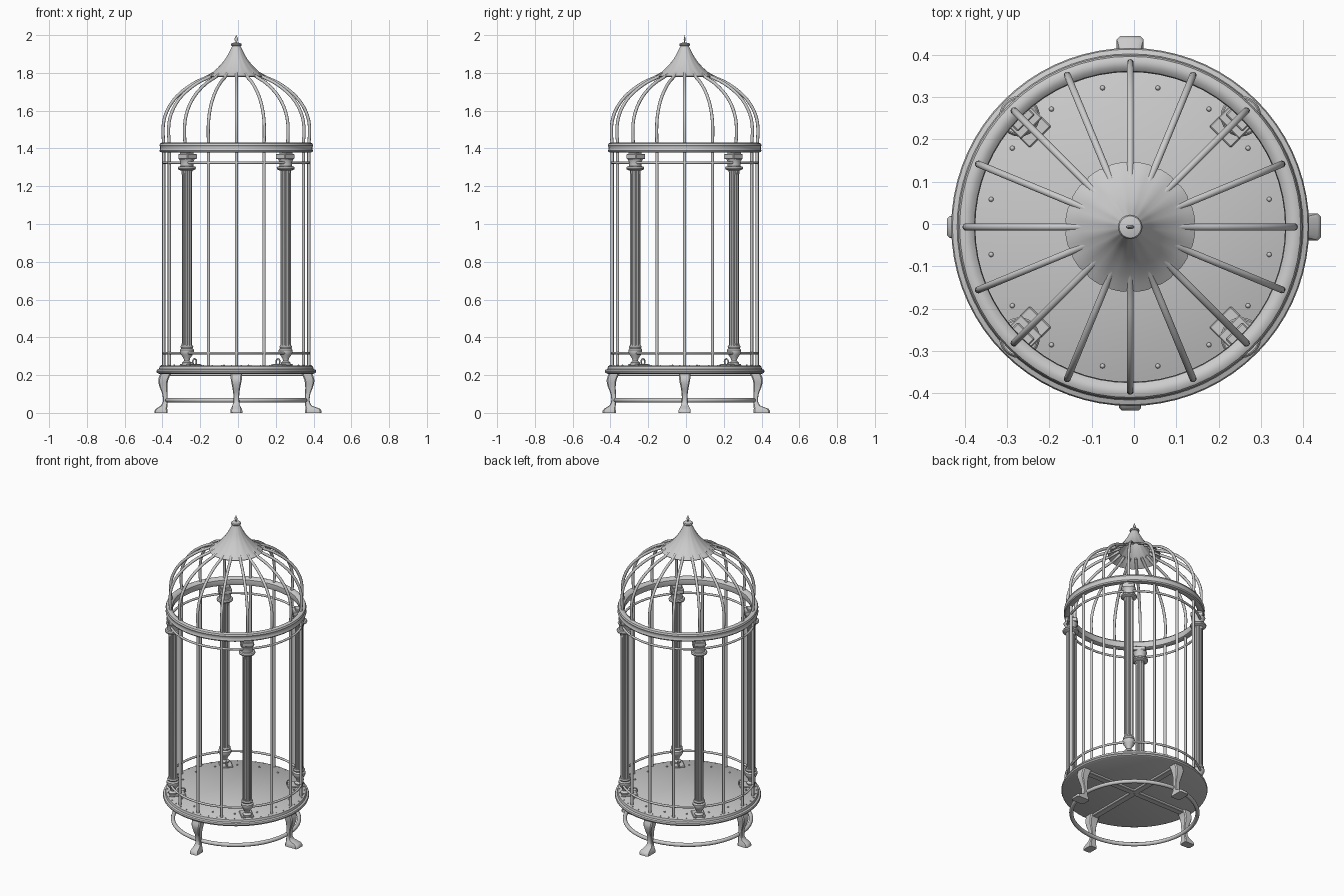
import bpy, bmesh, math
from mathutils import Vector

if "Cube" in bpy.data.objects:
    bpy.data.objects.remove(bpy.data.objects["Cube"])

CX, CY = -0.009, -0.007        # cage axis
TAU = math.tau


def finish(name, bm, angle=40):
    bmesh.ops.remove_doubles(bm, verts=bm.verts, dist=1e-6)
    bmesh.ops.recalc_face_normals(bm, faces=bm.faces)
    me = bpy.data.meshes.new(name)
    bm.to_mesh(me)
    bm.free()
    ob = bpy.data.objects.new(name, me)
    ob.location = (CX, CY, 0)
    bpy.context.collection.objects.link(ob)
    bpy.ops.object.select_all(action='DESELECT')
    ob.select_set(True)
    bpy.context.view_layer.objects.active = ob
    bpy.ops.object.shade_smooth_by_angle(angle=math.radians(angle))
    return ob


def lathe(name, prof, seg=64, closed=False, flute=None, at=(0, 0), squash=1, angle=40):
    """Revolve (r, z) points; flute(k) scales the radius of side k."""
    bm = bmesh.new()
    rings = []
    for r, z in prof:
        ring = []
        for k in range(seg):
            a = TAU * k / seg
            q = r * (flute(k) if flute else 1)
            ring.append(bm.verts.new((at[0] + q * math.cos(a), at[1] + q * squash * math.sin(a), z)))
        rings.append(ring)
    for i in range(len(rings) if closed else len(rings) - 1):
        a, b = rings[i], rings[(i + 1) % len(rings)]
        for k in range(seg):
            n = (k + 1) % seg
            bm.faces.new((a[k], a[n], b[n], b[k]))
    if not closed:
        bm.faces.new(rings[0])
        bm.faces.new(rings[-1])
    return finish(name, bm, angle)


def torus(name, R, r, z, seg=64, sides=10):
    pts = [(R + r * math.cos(TAU * i / sides), z + r * math.sin(TAU * i / sides)) for i in range(sides)]
    return lathe(name, pts, seg, closed=True, angle=60)


def tube(name, pts, r, rot, sides=10):
    """Round tube along (radius, z) points in the plane at angle rot."""
    bm = bmesh.new()
    rings = []
    for i, p in enumerate(pts):
        a, b = pts[max(i - 1, 0)], pts[min(i + 1, len(pts) - 1)]
        t = Vector((b[0] - a[0], 0, b[1] - a[1])).normalized()
        n = Vector((-t.z, 0, t.x))
        rings.append([bm.verts.new(Vector((p[0], 0, p[1])) + r * (n * math.cos(TAU * k / sides)
                     + Vector((0, 1, 0)) * math.sin(TAU * k / sides))) for k in range(sides)])
    for a, b in zip(rings, rings[1:]):
        for k in range(sides):
            n = (k + 1) % sides
            bm.faces.new((a[k], a[n], b[n], b[k]))
    bm.faces.new(rings[0])
    bm.faces.new(rings[-1])
    ob = finish(name, bm, 50)
    ob.rotation_euler.z = rot
    return ob


def box(name, x, z, size, rot, bevel=0.003):
    bm = bmesh.new()
    bmesh.ops.create_cube(bm, size=1)
    bmesh.ops.scale(bm, vec=size, verts=bm.verts)
    bmesh.ops.translate(bm, vec=(x, 0, z), verts=bm.verts)
    bmesh.ops.bevel(bm, geom=bm.edges[:], offset=bevel, segments=1, affect='EDGES')
    ob = finish(name, bm, 30)
    ob.rotation_euler.z = rot
    return ob


def spline(pts, steps=6):
    """Catmull-Rom smoothing of a list of tuples."""
    out = []
    for i in range(len(pts) - 1):
        p = [Vector(pts[min(max(j, 0), len(pts) - 1)]) for j in (i - 1, i, i + 1, i + 2)]
        for s in range(steps):
            t = s / steps
            out.append(0.5 * (2 * p[1] + (p[2] - p[0]) * t + (2 * p[0] - 5 * p[1] + 4 * p[2] - p[3]) * t * t
                              + (3 * p[1] - p[0] - 3 * p[2] + p[3]) * t ** 3))
    return out + [Vector(pts[-1])]


# floor plate with stepped rim
lathe("floor_plate", [(0.408, 0.207), (0.420, 0.212), (0.423, 0.220), (0.420, 0.228), (0.409, 0.232),
                      (0.406, 0.246), (0.400, 0.250)], 72)

# rivets on the plate
bm = bmesh.new()
for count, rad, size in ((16, 0.335, 0.006), (48, 0.396, 0.004)):
    for k in range(count):
        a = TAU * (k + 0.5) / count
        res = bmesh.ops.create_uvsphere(bm, u_segments=8, v_segments=4, radius=size)
        bmesh.ops.translate(bm, vec=(rad * math.cos(a), rad * math.sin(a), 0.250), verts=res["verts"])
finish("floor_rivets", bm, 60)

# upper band and thin hoops
lathe("upper_band", [(0.393, 1.379), (0.403, 1.381), (0.407, 1.388), (0.403, 1.396), (0.403, 1.408),
                     (0.407, 1.416), (0.403, 1.426), (0.393, 1.431), (0.378, 1.428), (0.368, 1.418),
                     (0.366, 1.395), (0.370, 1.383), (0.378, 1.379)], 64, closed=True)
torus("upper_hoop", 0.385, 0.007, 1.325)
torus("lower_hoop", 0.385, 0.007, 0.317)
torus("foot_hoop", 0.365, 0.012, 0.067)

# bars and dome ribs
rib = spline([(0.384, 1.42), (0.388, 1.50), (0.379, 1.565), (0.350, 1.630), (0.300, 1.690),
              (0.225, 1.745), (0.150, 1.780), (0.090, 1.815)], 4)
for k in range(16):
    ang = TAU * k / 16
    tube("dome_rib", rib, 0.0085, ang)
    if k % 4 != 2:
        tube("cage_bar", [(0.384, 0.245), (0.384, 1.39)], 0.0085, ang)

# pleated roof cap, thin shell open below
cap = [tuple(p) for p in spline([(0.154, 1.783), (0.122, 1.806), (0.088, 1.838), (0.058, 1.875),
                                 (0.037, 1.912), (0.021, 1.945)], 3)]
inner = [(r - 0.004, z - 0.005) for r, z in reversed(cap)]
lathe("roof_cap", cap + inner, 64, closed=True, flute=lambda k: 1.0 if k % 4 else 0.975)

# finial
lathe("finial_collar", [(0.018, 1.940), (0.027, 1.944), (0.029, 1.950), (0.026, 1.956), (0.012, 1.960)], 24)
lathe("finial_tip", [(0.005, 1.955), (0.005, 1.967), (0.010, 1.975), (0.009, 1.982), (0.004, 1.992),
                     (0.001, 2.0)], 16, squash=0.5, angle=60)

# four corner columns
D = 0.370
for k in range(4):
    ang = TAU * (k + 0.5) / 4
    at = (D, 0)
    parts = [
        lathe("column_shaft", [(0.029, 0.345), (0.027, 0.37), (0.027, 1.26), (0.029, 1.285)], 24, at=at,
              flute=lambda i: 1.0 if i % 2 else 0.87, angle=25),
        lathe("column_base", [(0.024, 0.256), (0.026, 0.266), (0.014, 0.276), (0.018, 0.290), (0.031, 0.308),
                              (0.037, 0.322), (0.037, 0.334), (0.030, 0.342), (0.034, 0.350), (0.030, 0.358)],
              24, at=at),
        lathe("column_capital", [(0.030, 1.282), (0.046, 1.290), (0.048, 1.297), (0.044, 1.304), (0.034, 1.306),
                                 (0.034, 1.330), (0.042, 1.345)], 24, at=at)]
    for p in parts:
        p.rotation_euler.z = ang
    box("capital_block", 0.365, 1.357, (0.072, 0.072, 0.026), ang)
    box("capital_neck", 0.372, 1.374, (0.050, 0.056, 0.014), ang)
    box("column_plate", 0.345, 0.253, (0.090, 0.072, 0.010), ang)
    loop = [(0.312 + 0.014 * math.cos(TAU * i / 16), 0.270 + 0.016 * math.sin(TAU * i / 16)) for i in range(17)]
    tube("plate_ring", loop, 0.004, ang, 8)

# cabriole legs: stations of (inner radius, outer radius, half width, z)
for k, reach in enumerate((0.451, 0.451, 0.433, 0.434)):
    big = k < 2
    w = 0.032 if big else 0.026
    st = spline([(0.345, 0.402, 0.031, 0.210), (0.360, 0.413, 0.029, 0.175), (0.365, 0.407, 0.022, 0.140),
                 (0.364, 0.392, 0.016, 0.100), (0.364, 0.389, 0.016, 0.060),
                 (0.365, 0.400, 0.020, 0.038)], 4)
    st += [Vector((0.366, reach - 0.008, w - 0.003, 0.022)), Vector((0.364, reach, w, 0.012)),
           Vector((0.364, reach, w, 0.0))]
    bm = bmesh.new()
    rings = []
    for a, b, h, z in st:
        c = min(h, (b - a) / 2) * 0.25
        rings.append([bm.verts.new((x, y, z)) for x, y in (
            (a, -h + c), (a + c, -h), (b - c, -h), (b, -h + c), (b, h - c), (b - c, h), (a + c, h), (a, h - c))])
    for a, b in zip(rings, rings[1:]):
        for i in range(8):
            n = (i + 1) % 8
            bm.faces.new((a[i], a[n], b[n], b[i]))
    bm.faces.new(rings[0])
    bm.faces.new(rings[-1])
    leg = finish("leg", bm, 40)
    leg.rotation_euler.z = k * TAU / 4
    # flat arm under the plate
    box("under_arm", 0.185, 0.202, (0.37, 0.040, 0.016), k * TAU / 4)
